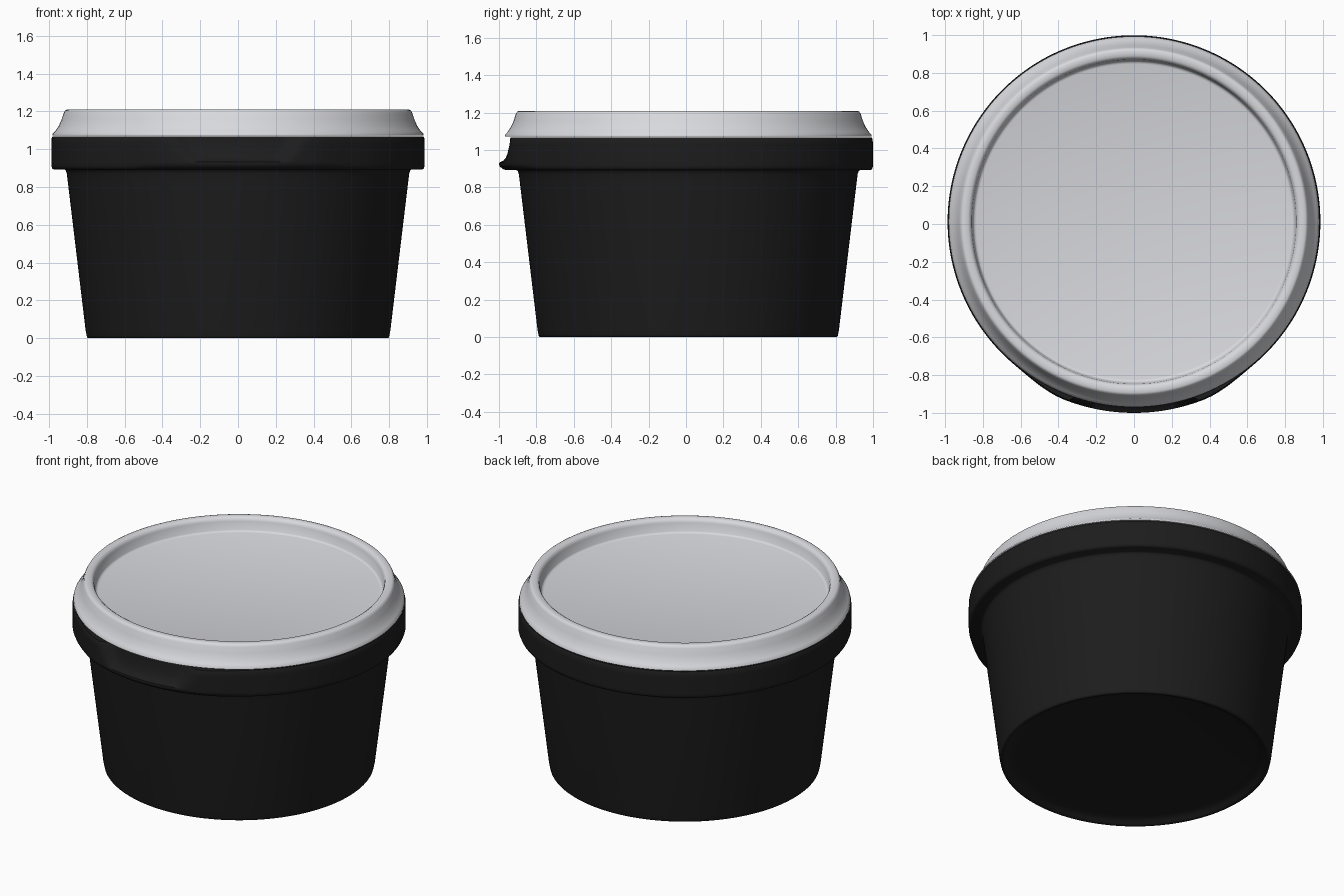
import bpy, bmesh, math

if "Cube" in bpy.data.objects:
    bpy.data.objects.remove(bpy.data.objects["Cube"])

CY = 0.012      # the tub axis sits slightly behind centre because of the front lip
SEG = 180


def material(name, rgb):
    m = bpy.data.materials.new(name)
    m.diffuse_color = (*rgb, 1)
    m.use_nodes = True
    m.node_tree.nodes["Principled BSDF"].inputs["Base Color"].default_value = m.diffuse_color
    return m


def smooth(t):
    t = max(0.0, min(1.0, t))
    return t * t * (3 - 2 * t)


def interp(table, z):
    for (z0, a), (z1, b) in zip(table, table[1:]):
        if z <= z1:
            return a + (b - a) * max(0, z - z0) / (z1 - z0)
    return table[-1][1]


def revolve(name, profile, mat, shape=None):
    """Lathe a closed (radius, z) profile; shape(x, r, z, row) can adjust the radius."""
    bm = bmesh.new()
    rings = []
    for row, (r, z) in enumerate(profile):
        if r == 0:
            rings.append([bm.verts.new((0, CY, z))])
            continue
        ring = []
        for i in range(SEG):
            a = 2 * math.pi * i / SEG
            c, s = math.cos(a), math.sin(a)
            q = shape(r * c, r, z, row) if shape and s < 0 else r
            ring.append(bm.verts.new((q * c, CY + q * s, z)))
        rings.append(ring)
    for A, B in zip(rings, rings[1:]):
        for i in range(SEG):
            j = (i + 1) % SEG
            quad = [A[i % len(A)], A[j % len(A)], B[j % len(B)], B[i % len(B)]]
            bm.faces.new(list(dict.fromkeys(quad)))
    bmesh.ops.recalc_face_normals(bm, faces=bm.faces)
    me = bpy.data.meshes.new(name)
    bm.to_mesh(me)
    bm.free()
    ob = bpy.data.objects.new(name, me)
    bpy.context.collection.objects.link(ob)
    me.materials.append(mat)
    bpy.ops.object.select_all(action='DESELECT')
    ob.select_set(True)
    bpy.context.view_layer.objects.active = ob
    bpy.ops.object.shade_smooth_by_angle(angle=math.radians(50))
    return ob


black = material("black plastic", (0.012, 0.012, 0.012))
grey = material("pale grey plastic", (0.69, 0.695, 0.725))

# Tub: recessed base, tapering wall, collar band, then the hollow inside
wall = [(0, 0.03), (0.70, 0.03), (0.74, 0.026), (0.762, 0.014), (0.774, 0.003),
        (0.781, 0), (0.793, 0), (0.799, 0.005), (0.801, 0.014), (0.806, 0.04),
        (0.902, 0.84), (0.906, 0.872), (0.912, 0.888), (0.918, 0.892)]
band = [(0.972, 0.892), (0.982, 0.897), (0.987, 0.91), (0.987, 0.925), (0.987, 0.933),
        (0.987, 0.942), (0.987, 0.957), (0.987, 0.975), (0.987, 1.0), (0.987, 1.03),
        (0.986, 1.058), (0.98, 1.067)]
inside = [(0.90, 1.067), (0.89, 1.05), (0.78, 0.06), (0, 0.06)]
first, last = len(wall), len(wall) + len(band)
scoop = [(0.933, 1.010), (0.942, 0.989), (0.957, 0.976), (0.975, 0.968),
         (1.0, 0.961), (1.03, 0.955), (1.068, 0.951)]


# Front thumb tab: a soft bulge in the band with a scoop cut into its upper part
def thumb_tab(x, r, z, row):
    if not first <= row < last:
        return r
    q = r + 0.025 * smooth((0.64 - abs(x)) / 0.28) * smooth((z - 0.885) / 0.035)
    if z >= 0.933:
        half = 0.21 + 0.10 * ((z - 0.933) / 0.135) ** 0.6
        w = smooth((half + 0.025 - abs(x)) / 0.05)
        q += (min(q, interp(scoop, z)) - q) * w
    return q


revolve("tub", wall + band + inside, black, thumb_tab)

# Lid: sunken panel, rounded rim, flared skirt and hollow underside
revolve("lid", [
    (0, 1.122), (0.835, 1.122), (0.845, 1.125), (0.851, 1.132), (0.859, 1.185),
    (0.865, 1.200), (0.878, 1.209), (0.905, 1.209), (0.915, 1.205), (0.922, 1.192),
    (0.934, 1.155), (0.948, 1.123), (0.967, 1.095), (0.981, 1.081), (0.981, 1.073),
    (0.962, 1.073), (0.94, 1.085), (0.90, 1.10), (0, 1.10)], grey)
